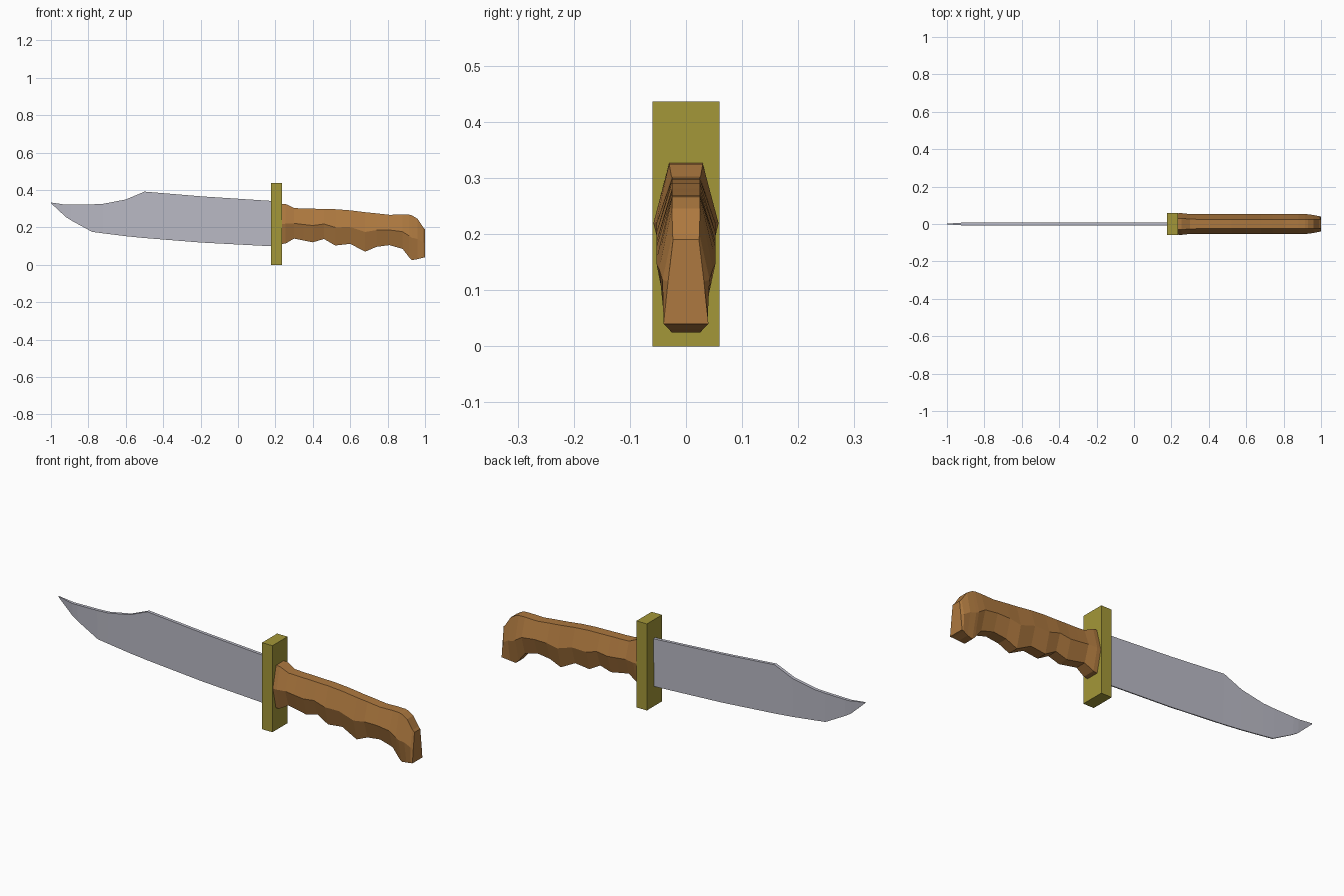
import bpy, bmesh


def loft(name, sections, color):
    """Skin a row of closed cross-sections and cap both ends."""
    bm = bmesh.new()
    rings = [[bm.verts.new(p) for p in sec] for sec in sections]
    n = len(rings[0])
    for a, b in zip(rings, rings[1:]):
        for i in range(n):
            j = (i + 1) % n
            bm.faces.new((a[i], a[j], b[j], b[i]))
    bm.faces.new(rings[0])
    bm.faces.new(rings[-1])
    bmesh.ops.recalc_face_normals(bm, faces=bm.faces)
    mesh = bpy.data.meshes.new(name)
    bm.to_mesh(mesh)
    bm.free()
    mat = bpy.data.materials.new(name + "_color")
    mat.diffuse_color = (*color, 1)
    mesh.materials.append(mat)
    obj = bpy.data.objects.new(name, mesh)
    bpy.context.collection.objects.link(obj)
    return obj


def section(x, levels):
    """Symmetric cross-section from (z, half width) levels, top to bottom."""
    return ([(x, -w, z) for z, w in levels]
            + [(x, w, z) for z, w in reversed(levels)])


# Blade: x, spine z, edge z, spine half thickness
blade = [(-1.0, .333, .329, .002), (-.92, .321, .255, .007), (-.89, .321, .236, .008),
         (-.78, .323, .176, .008), (-.72, .326, .168, .008), (-.6, .349, .153, .008),
         (-.5, .391, .143, .008), (-.2, .366, .119, .008), (.2, .34, .098, .008)]
loft("blade", [section(x, [(t, w), (b, w * .35)]) for x, t, b, w in blade],
     (.50, .50, .57))

# Guard: plain block
loft("guard", [section(x, [(.436, .06), (0, .06)]) for x in (.176, .234)],
     (.37, .31, .04))

# Handle: x, top z, bottom z, top / middle / bottom half widths
handle = [(.225, .327, .11, .03, .057, .032), (.255, .325, .114, .03, .058, .032),
          (.30, .303, .14, .026, .053, .027), (.35, .301, .13, .025, .053, .026),
          (.40, .300, .12, .025, .053, .026), (.46, .298, .138, .025, .053, .026),
          (.52, .297, .103, .025, .053, .026), (.60, .291, .112, .025, .053, .026),
          (.68, .281, .07, .025, .053, .026), (.74, .275, .096, .025, .053, .026),
          (.81, .267, .105, .025, .053, .026), (.88, .269, .085, .025, .053, .026),
          (.915, .268, .040, .025, .053, .026), (.93, .264, .025, .025, .052, .026),
          (.96, .246, .03, .025, .048, .03), (.99, .20, .038, .024, .042, .038),
          (1.0, .19, .04, .023, .032, .04)]
loft("handle", [section(x, [(t, a), (t * .5 + b * .5, m), (b, c)])
                for x, t, b, a, m, c in handle], (.42, .19, .05))
